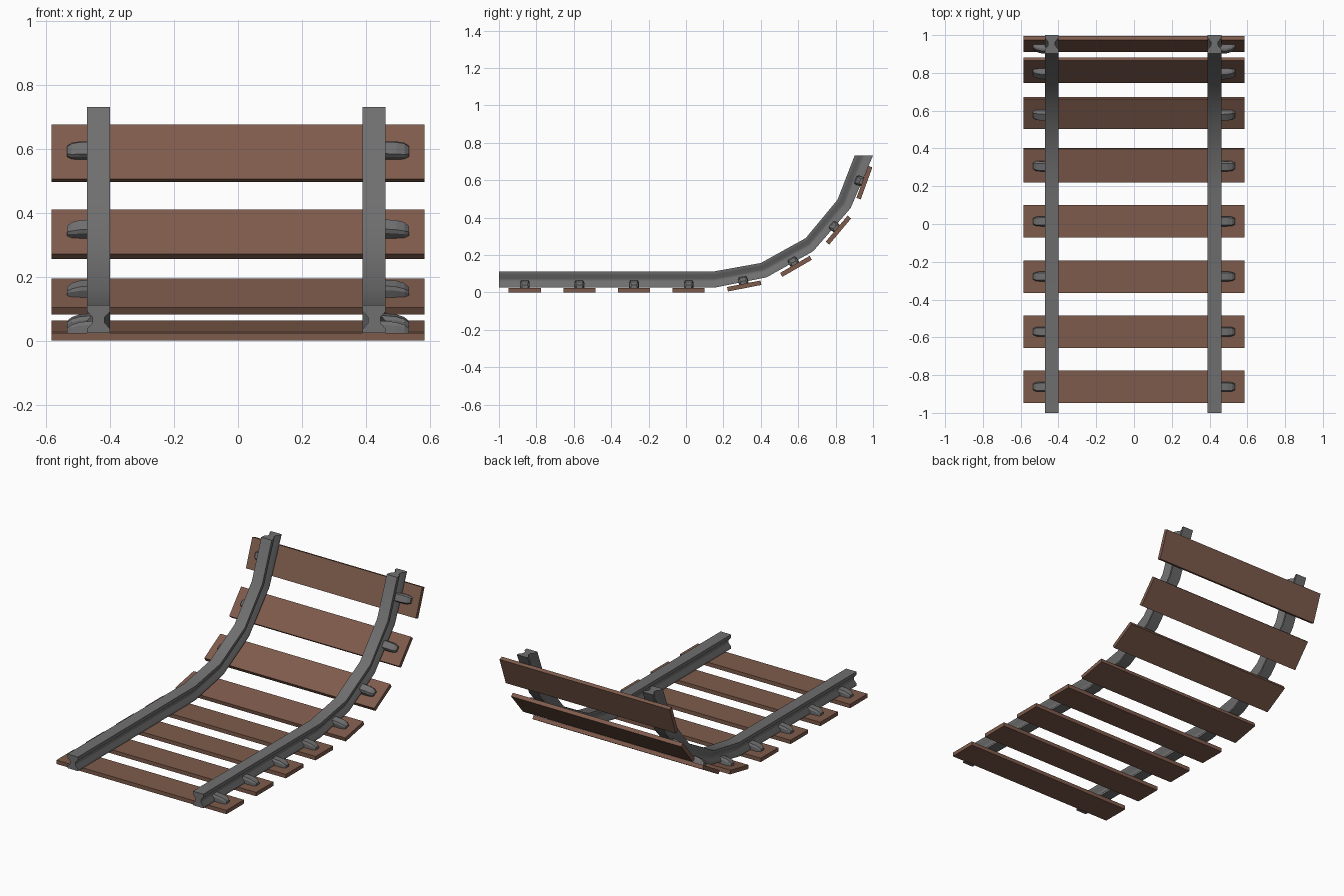
import bpy, bmesh
from math import radians
from mathutils import Matrix, Vector

if "Cube" in bpy.data.objects:
    bpy.data.objects.remove(bpy.data.objects["Cube"])


def material(name, color):
    m = bpy.data.materials.new(name)
    m.diffuse_color = color
    m.use_nodes = True
    m.node_tree.nodes["Principled BSDF"].inputs["Base Color"].default_value = m.diffuse_color
    return m


wood = material("brown_wood", (0.21, 0.105, 0.072, 1))
steel = material("dark_steel", (0.16, 0.16, 0.16, 1))


def finish(name, bm, mat, smooth=None):
    bmesh.ops.recalc_face_normals(bm, faces=bm.faces)
    me = bpy.data.meshes.new(name)
    bm.to_mesh(me)
    bm.free()
    ob = bpy.data.objects.new(name, me)
    bpy.context.collection.objects.link(ob)
    me.materials.append(mat)
    if smooth:
        bpy.ops.object.select_all(action='DESELECT')
        bpy.context.view_layer.objects.active = ob
        ob.select_set(True)
        bpy.ops.object.shade_smooth_by_angle(angle=radians(smooth))
    return ob


def loft(bm, rings):
    # skin a list of closed rings and cap both ends
    vs = [[bm.verts.new(p) for p in r] for r in rings]
    n = len(vs[0])
    for a, b in zip(vs, vs[1:]):
        for i in range(n):
            j = (i + 1) % n
            bm.faces.new((a[i], a[j], b[j], b[i]))
    bm.faces.new(vs[0])
    bm.faces.new(vs[-1])


# rail stations: foot (y, z) and head (y, z) along the upward curve
STATIONS = [((-1, 0.025), (-1, 0.112)), ((0.15, 0.025), (0.15, 0.112)),
            ((0.43, 0.08), (0.40, 0.157)), ((0.68, 0.22), (0.64, 0.29)),
            ((0.88, 0.45), (0.81, 0.495)), ((1.0, 0.732), (0.902, 0.732))]
# I-shaped section: half width, height fraction
HALF = [(0.036, 0), (0.036, 0.14), (0.019, 0.36),
        (0.019, 0.56), (0.036, 0.77), (0.036, 1)]
SECTION = HALF + [(-x, t) for x, t in reversed(HALF)]


def rail(name, cx):
    bm = bmesh.new()
    rings = []
    for foot, head in STATIONS:
        f, h = Vector((cx, *foot)), Vector((cx, *head))
        rings.append([f.lerp(h, t) + Vector((x, 0, 0)) for x, t in SECTION])
    loft(bm, rings)
    finish(name, bm, steel, 45)


rail("left_rail", -0.436)
rail("right_rail", 0.426)

# sleepers: centre y, centre z, tilt, width
SLEEPERS = [(-0.862 + 0.292 * i, 0.0125, 0, 0.172) for i in range(4)]
SLEEPERS += [(0.311, 0.034, 11, 0.182), (0.588, 0.139, 30, 0.182),
             (0.815, 0.333, 50, 0.182), (0.954, 0.587, 70, 0.182)]
THICK = 0.024


def clip(name, frame, side):
    # stations outward from the rail: x, half width, height
    bm = bmesh.new()
    rings = []
    for x, w, h in [(0.43, 0.026, 0.042), (0.495, 0.026, 0.036),
                    (0.52, 0.024, 0.028), (0.535, 0.016, 0.016)]:
        z = THICK / 2 - 0.002
        pts = [(-w, 0), (w, 0), (w, h * 0.7), (w * 0.75, h),
               (-w * 0.75, h), (-w, h * 0.7)]
        rings.append([frame @ Vector((side * x, y, z + dz)) for y, dz in pts])
    loft(bm, rings)
    finish(name, bm, steel)


for i, (y, z, tilt, width) in enumerate(SLEEPERS, 1):
    frame = Matrix.Translation((0, y, z)) @ Matrix.Rotation(radians(tilt), 4, 'X')
    # plank
    bm = bmesh.new()
    bmesh.ops.create_cube(bm, size=1, matrix=frame @ Matrix.Diagonal((1.168, width, THICK, 1)))
    finish(f"sleeper_{i}", bm, wood)
    # rail clips on the outer sides
    clip(f"left_clip_{i}", frame, -1)
    clip(f"right_clip_{i}", frame, 1)
